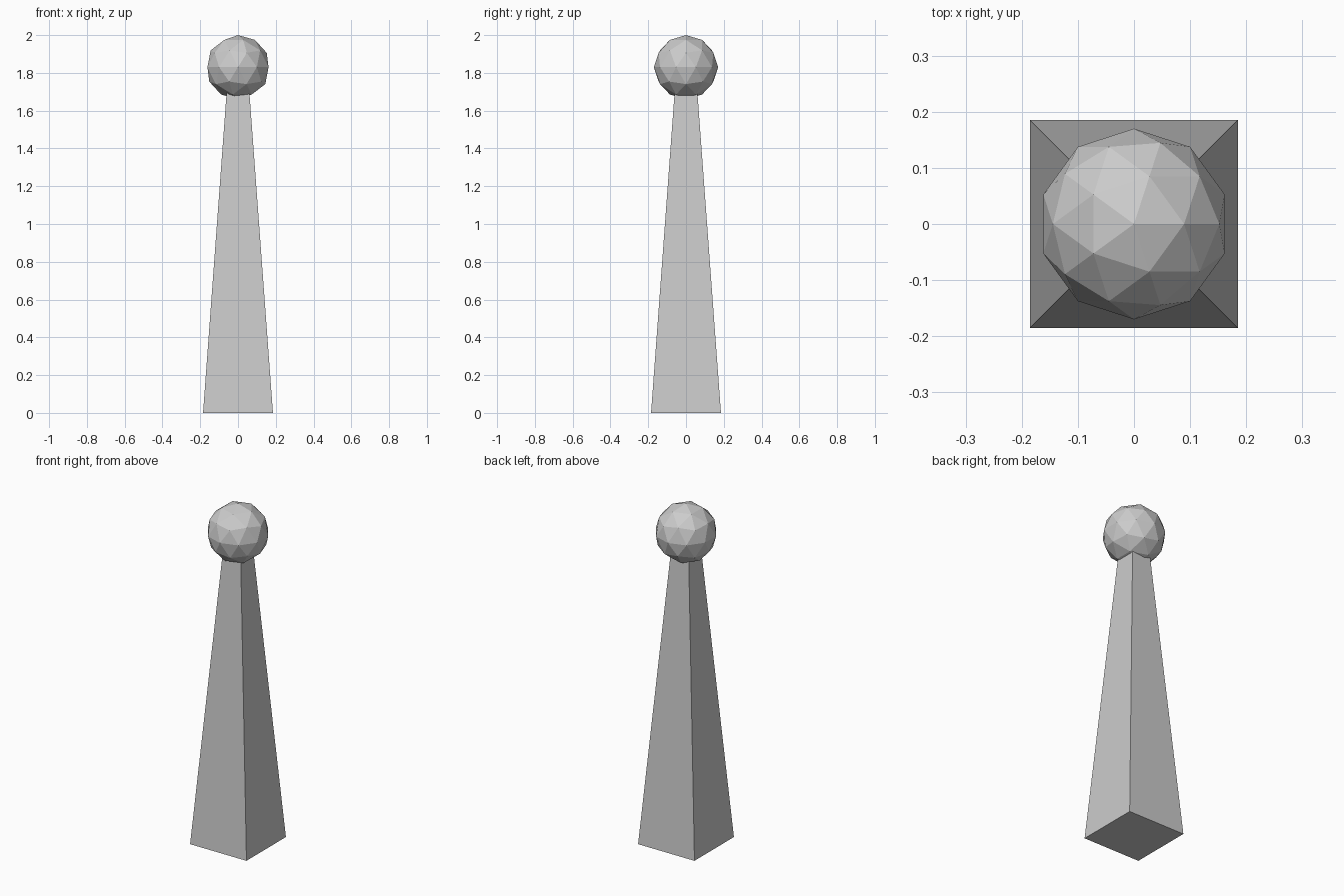
import bpy
import math

if "Cube" in bpy.data.objects:
    bpy.data.objects.remove(bpy.data.objects["Cube"])

# Tapered square post, its top buried slightly in the ball
HEIGHT = 1.7
bpy.ops.mesh.primitive_cone_add(
    vertices=4,
    radius1=0.185 * math.sqrt(2),
    radius2=0.06 * math.sqrt(2),
    depth=HEIGHT,
    location=(0, 0, HEIGHT / 2),
    rotation=(0, 0, math.radians(45)),
)
post = bpy.context.object
post.name = "tapered_post"
bpy.ops.object.transform_apply(location=False, rotation=True, scale=False)

# Faceted ball on top
RADIUS = 0.17
bpy.ops.mesh.primitive_ico_sphere_add(
    subdivisions=2, radius=RADIUS, location=(0, 0, 2 - RADIUS))
bpy.context.object.name = "ball_top"
